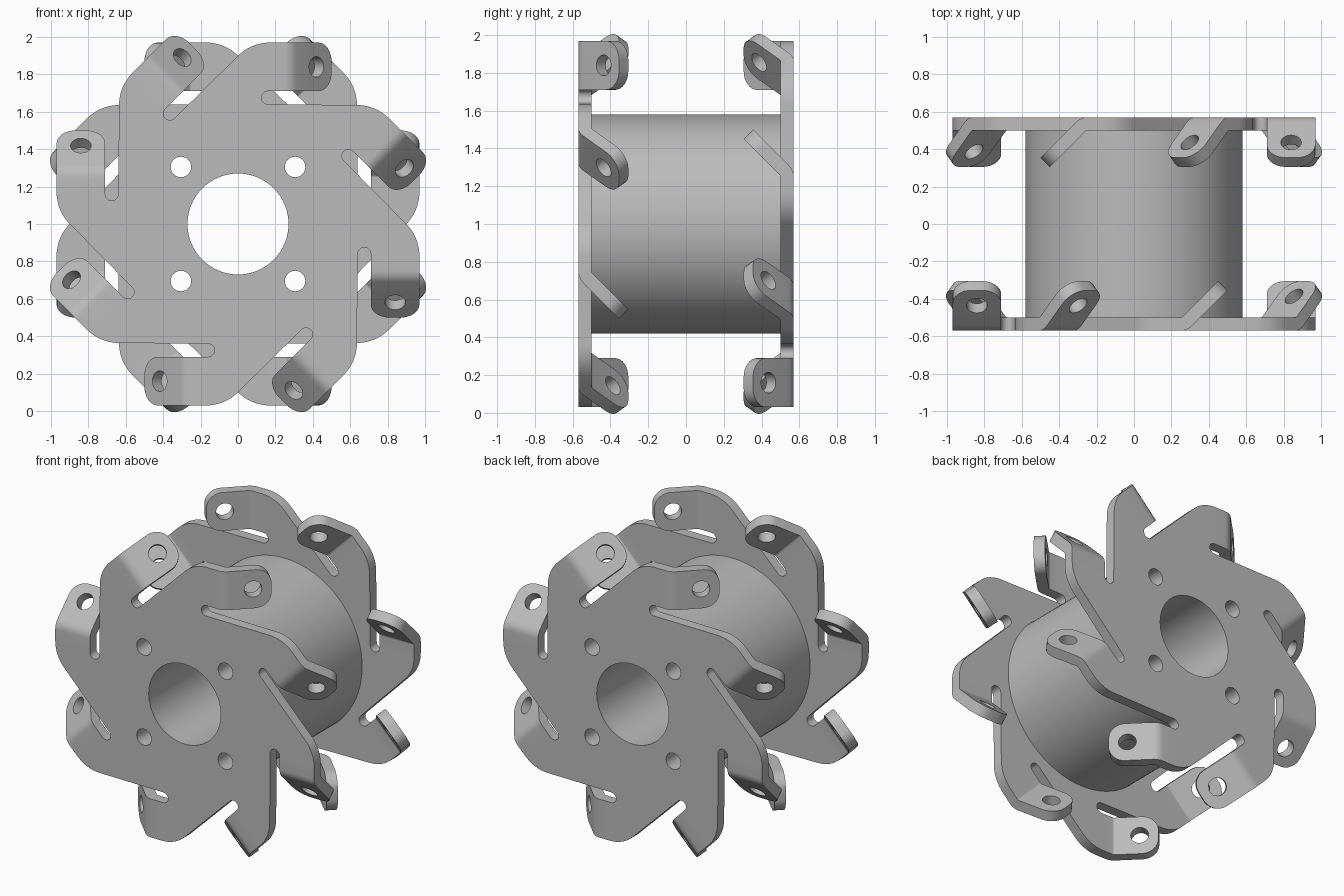
import bpy, bmesh
from math import sin, cos, pi, radians
from mathutils import Matrix, Vector

if "Cube" in bpy.data.objects:
    bpy.data.objects.remove(bpy.data.objects["Cube"], do_unlink=True)

THICK = 0.07          # sheet thickness
BACK = 0.57           # outer face of each flange
OUTER, INNER = 0.97, 0.71   # long edges of each arm
BEND, BEND_R = 0.25, 0.085  # start and outer radius of the tab bend
ARC = BEND_R * pi / 4
TIP = BEND + ARC + 0.269    # unrolled tab tip

steel = bpy.data.materials.new("steel grey")
steel.use_nodes = True
steel.diffuse_color = (0.5, 0.5, 0.5, 1)
steel.node_tree.nodes["Principled BSDF"].inputs["Base Color"].default_value = (0.5, 0.5, 0.5, 1)


def arc(cx, cy, r, start, end, steps):
    angles = [radians(start + (end - start) * i / steps) for i in range(steps + 1)]
    return [(cx + r * cos(a), cy + r * sin(a)) for a in angles]


def circle(cx, cy, r, steps):
    return arc(cx, cy, r, 0, 360, steps)[:-1]


def fill(loops):
    """Flat sheet from an outline and its holes, facing +z."""
    bm = bmesh.new()
    for loop in loops:
        verts = [bm.verts.new((x, y, 0)) for x, y in loop]
        for a, b in zip(verts, verts[1:] + verts[:1]):
            bm.edges.new((a, b))
    bmesh.ops.triangle_fill(bm, edges=bm.edges[:], use_beauty=True, normal=(0, 0, 1))
    bm.normal_update()
    for face in bm.faces:
        if face.normal.z < 0:
            face.normal_flip()
    return bm


def finish(name, mesh, thickness, y, turn):
    """Thicken a sheet, stand it upright and shade it."""
    ob = bpy.data.objects.new(name, mesh)
    bpy.context.collection.objects.link(ob)
    ob.rotation_euler = (pi / 2, 0, turn)
    ob.location = (0, y, 1)
    mesh.materials.append(steel)
    solid = ob.modifiers.new("thickness", 'SOLIDIFY')
    solid.thickness = thickness
    solid.offset = -1
    solid.use_even_offset = True
    bpy.ops.object.select_all(action='DESELECT')
    ob.select_set(True)
    bpy.context.view_layer.objects.active = ob
    bpy.ops.object.modifier_apply(modifier=solid.name)
    bpy.ops.object.shade_smooth_by_angle(angle=radians(30))


# Central bore and four bolt holes, shared by flanges and hub
holes = [circle(0, 0, 0.27, 64)]
holes += [circle(x, y, 0.055, 24) for x in (-0.305, 0.305) for y in (-0.305, 0.305)]

# One arm of the flange: rounded shoulder, bend line, slot
arm = arc(0.17, 0.73, 0.24, 135, 90, 8)
arm += [(BEND, OUTER), (BEND, INNER)]
arm += arc(0.16, 0.675, 0.035, 90, 270, 10)


def spun(points, k):
    c, s = cos(-k * pi / 4), sin(-k * pi / 4)
    return [(x * c - y * s, x * s + y * c) for x, y in points]


# Bent tab with rounded corners and a hole
ROUND = 0.1
tab = [(BEND, INNER)]
tab += arc(TIP - ROUND, INNER + ROUND, ROUND, -90, 0, 8)
tab += arc(TIP - ROUND, OUTER - ROUND, ROUND, 0, 90, 8)
tab += [(BEND, OUTER)]
tab_bm = fill([tab, circle(TIP - 0.115, (INNER + OUTER) / 2, 0.055, 24)])
STEPS = 5
for i in range(1, STEPS + 1):
    bmesh.ops.bisect_plane(tab_bm, geom=tab_bm.verts[:] + tab_bm.edges[:] + tab_bm.faces[:],
                           plane_co=(BEND + ARC * i / STEPS, 0, 0), plane_no=(1, 0, 0))
for v in tab_bm.verts:
    s = v.co.x - BEND
    a = min(s / BEND_R, pi / 4)
    rest = max(s - ARC, 0)
    v.co.x = BEND + BEND_R * sin(a) + rest * cos(pi / 4)
    v.co.z = -BEND_R * (1 - cos(a)) - rest * sin(pi / 4)
tab_mesh = bpy.data.meshes.new("tab")
tab_bm.to_mesh(tab_mesh)
tab_bm.free()

# Flange: flat plate plus eight tabs welded on
flange = fill([[p for k in range(8) for p in spun(arm, k)]] + holes)
for k in range(8):
    old = set(flange.verts)
    flange.from_mesh(tab_mesh)
    new = [v for v in flange.verts if v not in old]
    bmesh.ops.rotate(flange, verts=new, cent=Vector(), matrix=Matrix.Rotation(-k * pi / 4, 3, 'Z'))
bmesh.ops.remove_doubles(flange, verts=flange.verts[:], dist=0.0005)
for name, y, turn in (("front_flange", -BACK, 0), ("back_flange", BACK, pi)):
    mesh = bpy.data.meshes.new(name)
    flange.to_mesh(mesh)
    finish(name, mesh, THICK, y, turn)
flange.free()
bpy.data.meshes.remove(tab_mesh)

# Hub between the flanges
hub = fill([circle(0, 0, 0.58, 96)] + holes)
hub_mesh = bpy.data.meshes.new("hub")
hub.to_mesh(hub_mesh)
hub.free()
finish("hub", hub_mesh, 2 * (BACK - THICK), THICK - BACK, 0)
